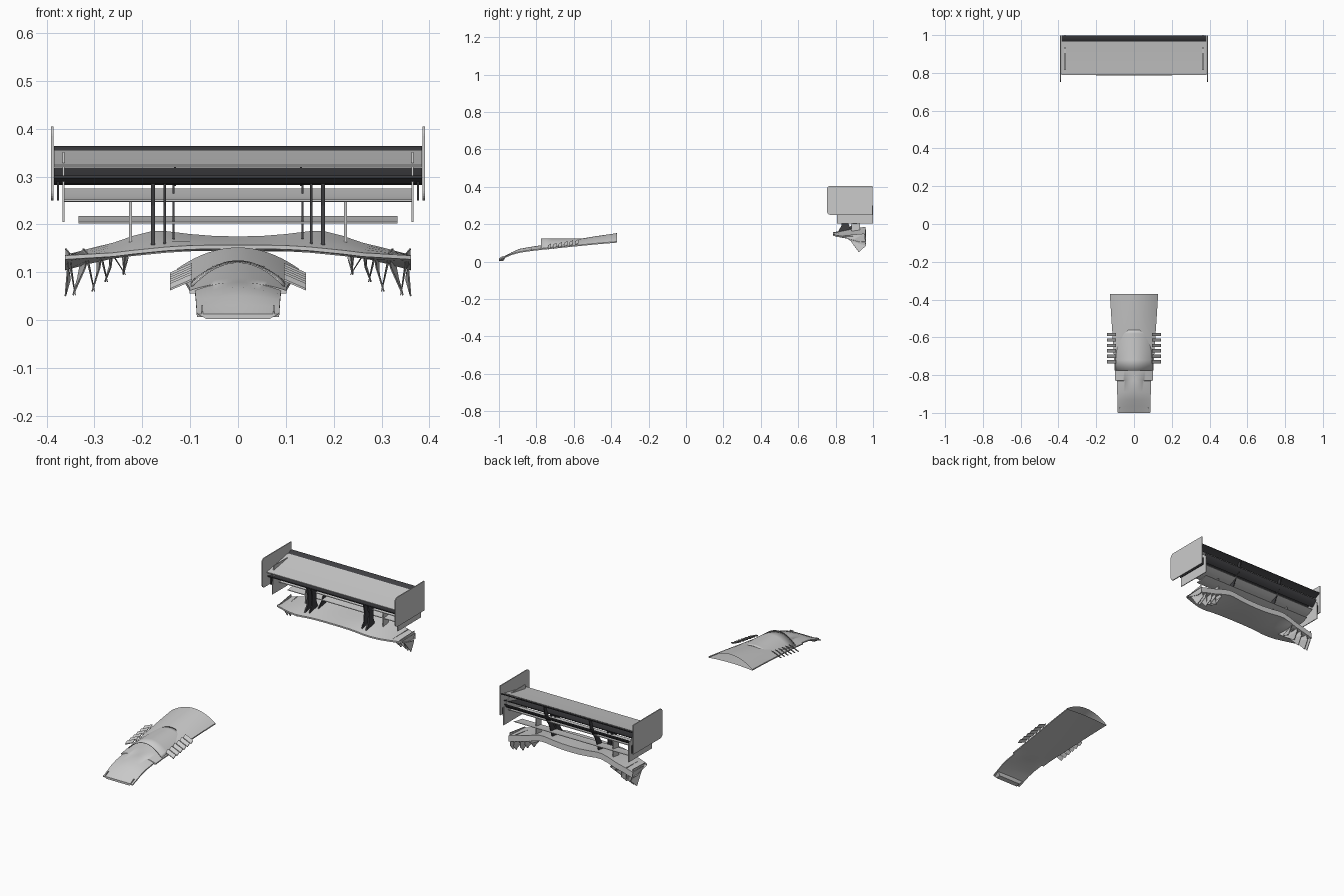
import bpy, bmesh
from math import radians, sin, cos

if "Cube" in bpy.data.objects:
    bpy.data.objects.remove(bpy.data.objects["Cube"])

dark = bpy.data.materials.new("dark_grey")
dark.diffuse_color = (0.05, 0.05, 0.055, 1)
dark.use_nodes = True
dark.node_tree.nodes["Principled BSDF"].inputs["Base Color"].default_value = dark.diffuse_color


def make(name, verts, faces, mat=None, thick=0, smooth=False):
    me = bpy.data.meshes.new(name)
    me.from_pydata(verts, [], faces)
    bm = bmesh.new()
    bm.from_mesh(me)
    bmesh.ops.remove_doubles(bm, verts=bm.verts, dist=1e-5)
    bmesh.ops.recalc_face_normals(bm, faces=bm.faces)
    bm.to_mesh(me)
    bm.free()
    ob = bpy.data.objects.new(name, me)
    bpy.context.collection.objects.link(ob)
    if mat:
        me.materials.append(mat)
    if thick:
        m = ob.modifiers.new("thickness", 'SOLIDIFY')
        m.thickness, m.offset = thick, 0
    if smooth:
        bpy.ops.object.select_all(action='DESELECT')
        ob.select_set(True)
        bpy.context.view_layer.objects.active = ob
        bpy.ops.object.shade_smooth_by_angle(angle=radians(35))
    return ob


def grid(name, rows, **kw):
    n = len(rows[0])
    faces = [(r * n + i, r * n + i + 1, (r + 1) * n + i + 1, (r + 1) * n + i)
             for r in range(len(rows) - 1) for i in range(n - 1)]
    return make(name, [v for r in rows for v in r], faces, **kw)


def prism(name, profile, x0, x1, mat=None, smooth=False):
    """Extrude a closed (y, z) outline from x0 to x1."""
    n = len(profile)
    verts = [(x, y, z) for x in (x0, x1) for y, z in profile]
    faces = [tuple(range(n)), tuple(range(2 * n - 1, n - 1, -1))]
    faces += [(i, (i + 1) % n, n + (i + 1) % n, n + i) for i in range(n)]
    return make(name, verts, faces, mat=mat, smooth=smooth)


def pair(name, profile, x, t, mat=None):
    for side, s in (("right", 1), ("left", -1)):
        prism(f"{name}_{side}", profile, s * (x - t / 2), s * (x + t / 2), mat)


def wing(name, line, half, thick, mat=None):
    """Blade wing: a (y, z) camber line with rounded taper."""
    n = len(line) - 1
    t = [thick * (0.25 + 0.75 * sin(3.14 * min(1, (i + .35) / (n + .5)))) / 2 for i in range(n + 1)]
    up = [(y, z + t[i]) for i, (y, z) in enumerate(line)]
    low = [(y, z - t[i]) for i, (y, z) in enumerate(line)]
    prism(name, up + low[::-1], -half, half, mat, smooth=True)


def arch(y, w, edge, top, n=20):
    us = [-1 + 2 * i / n for i in range(n + 1)]
    return [(w * u, y, edge + (top - edge) * (1 - u * u)) for u in us]


# Bonnet panel: arched skin over a nearly flat underside, open at the back
stations = [(-1, .086, .013, .014), (-.965, .087, .027, .032), (-.93, .088, .042, .051),
            (-.89, .089, .053, .068), (-.83, .09, .062, .079), (-.829, .101, .062, .079),
            (-.77, .102, .069, .088), (-.6, .113, .086, .116), (-.48, .121, .098, .136),
            (-.37, .128, .107, .152)]
rows = []
for y, w, e, t in stations:
    upper = arch(y, w, e, t)
    lower = arch(y, w, e - .006, e - .006 + (t - e) * .15)
    rows.append(upper + lower[::-1] + upper[:1])
grid("bonnet_panel", rows, smooth=True)

# Nose lip and its small corner ribs
make("nose_lip", [(-.085, -1, .013), (.085, -1, .013), (.065, -1, .002), (-.065, -1, .002),
                  (-.085, -.965, .025), (.085, -.965, .025), (.065, -.975, .005), (-.065, -.975, .005)],
     [(0, 1, 2, 3), (4, 5, 6, 7), (0, 1, 5, 4), (1, 2, 6, 5), (2, 3, 7, 6), (3, 0, 4, 7)])
pair("nose_rib", [(-1, .012), (-1, .018), (-.975, .032), (-.97, .025)], .075, .003)

# Air scoop, open at the front and fading into the bonnet
scoop = [(-.775, .097, .07, .121), (-.72, .097, .076, .121), (-.67, .094, .083, .121),
         (-.62, .082, .093, .122), (-.58, .06, .108, .122), (-.56, .03, .119, .1235)]
grid("air_scoop", [arch(*s) for s in scoop], thick=.003, smooth=True)

# Side louvres
for side in (1, -1):
    for i in range(6):
        y, z = -.73 + .029 * i, .083 + .0045 * i
        d = [(-.009, -.007), (.009, .004), (.009, .008), (-.009, -.003)]
        verts = [(side * x, y + dy, z + dz - k) for x, k in ((.096, -.006), (.142, .014)) for dy, dz in d]
        make(f"louvre_{i}_{'right' if side > 0 else 'left'}", verts,
             [(0, 1, 2, 3), (4, 5, 6, 7)] + [(j, (j + 1) % 4, 4 + (j + 1) % 4, 4 + j) for j in range(4)])

# Rear wing end plates with rounded front corners
r, outline = .02, []
for cy, cz, a0 in ((.773, .27, 180), (.773, .385, 90)):
    arc = [(cy + r * cos(radians(a0 + a)), cz + r * sin(radians(a0 + a))) for a in range(0, 91, 15)]
    outline = arc[::-1] + outline if a0 == 180 else arc + outline[::-1]
outline += [(.997, .25), (.997, .405)]
pair("end_plate", outline, .388, .005)
pair("lower_end_plate", [(.807, .205), (1, .205), (1, .3), (.93, .352), (.82, .352), (.807, .25)], .365, .004)
pair("end_plate_spacer", [(.81, .25), (.99, .25), (.99, .29), (.81, .29)], .376, .004, dark)

# Rear wing blades
wing("main_wing", [(.79, .322), (.82, .325), (.86, .331), (.91, .341), (.965, .354)], .385, .01)
wing("lower_wing", [(.795, .3), (.82, .291), (.86, .288), (.91, .297), (.965, .317)], .385, .012, dark)
wing("wing_flap", [(.962, .345), (.972, .352), (.985, .359), (.997, .363)], .385, .005, dark)
wing("rear_slat", [(.965, .285), (.975, .292), (.985, .302), (.995, .316)], .365, .005, dark)
wing("upper_slat", [(.86, .25), (.885, .25), (.91, .255), (.94, .264), (.965, .274)], .365, .008)
wing("beam_slat", [(.89, .204), (.91, .205), (.93, .208), (.96, .217)], .333, .007)
pair("flap_bracket", [(.95, .28), (.985, .295), (.997, .362), (.975, .35), (.965, .315)], .132, .004, dark)

# Wing supports: front posts, swept posts and thin outer stays
post = [(.81, .155), (.885, .158), (.87, .2), (.87, .24), (.88, .29), (.825, .29), (.835, .24), (.83, .19)]
swan = [(.85, .158), (.92, .165), (.93, .2), (.95, .25), (.98, .295), (.965, .3), (.925, .26), (.89, .2)]
pair("wing_post", post, .178, .008, dark)
pair("wing_post_inner", post, .153, .006, dark)
pair("swan_post", swan, .135, .004, dark)
pair("outer_stay", [(.885, .155), (.93, .155), (.93, .25), (.885, .25)], .225, .006)

# Diffuser deck: (x, front z, rear z) half section, mirrored
half = [(0, .157, .175), (.05, .157, .176), (.1, .156, .18), (.15, .153, .186), (.18, .15, .186),
        (.22, .146, .176), (.26, .141, .162), (.31, .138, .15), (.362, .135, .136)]
section = [(-x, f, b) for x, f, b in half[:0:-1]] + half
rows = []
for x, f, b in section:
    y0 = .785 + .5 * max(0, abs(x) - .2) ** 1.2
    deck = [(x, y0, f - .008), (x, y0, f)]
    deck += [(x, y0 + (.96 - y0) * k, f + (b - f) * k ** .8) for k in (.25, .5, .75, 1)]
    rows.append(deck + [(x, .962, b - .03), (x, .93, b - .032), (x, .86, f - .012), (x, y0, f - .008)])
grid("diffuser_deck", rows, smooth=True)

# Diffuser fins: twisted triangular blades under each tip
fins = [(.235, .24, .095), (.262, .278, .08), (.285, .305, .06), (.315, .345, .052), (.352, .361, .05)]
for side in (1, -1):
    for i, (x, tip, z) in enumerate(fins):
        v = [(side * x, .84, .14), (side * (x + .008), .955, .15), (side * (tip - .01), .962, z + .035),
             (side * tip, .925, z), (side * (x + .004), .88, .11)]
        make(f"diffuser_fin_{i}_{'right' if side > 0 else 'left'}", v,
             [(0, 1, 4), (1, 2, 4), (2, 3, 4)], thick=.003)
        # slanted web joining neighbouring fins
        if i < 4:
            nx, nt, nz = fins[i + 1]
            make(f"diffuser_web_{i}_{'right' if side > 0 else 'left'}",
                 [(side * (tip - .005), .925, z), (side * nx, .86, .138), (side * (nx + .006), .955, .145)],
                 [(0, 1, 2)], thick=.002)
